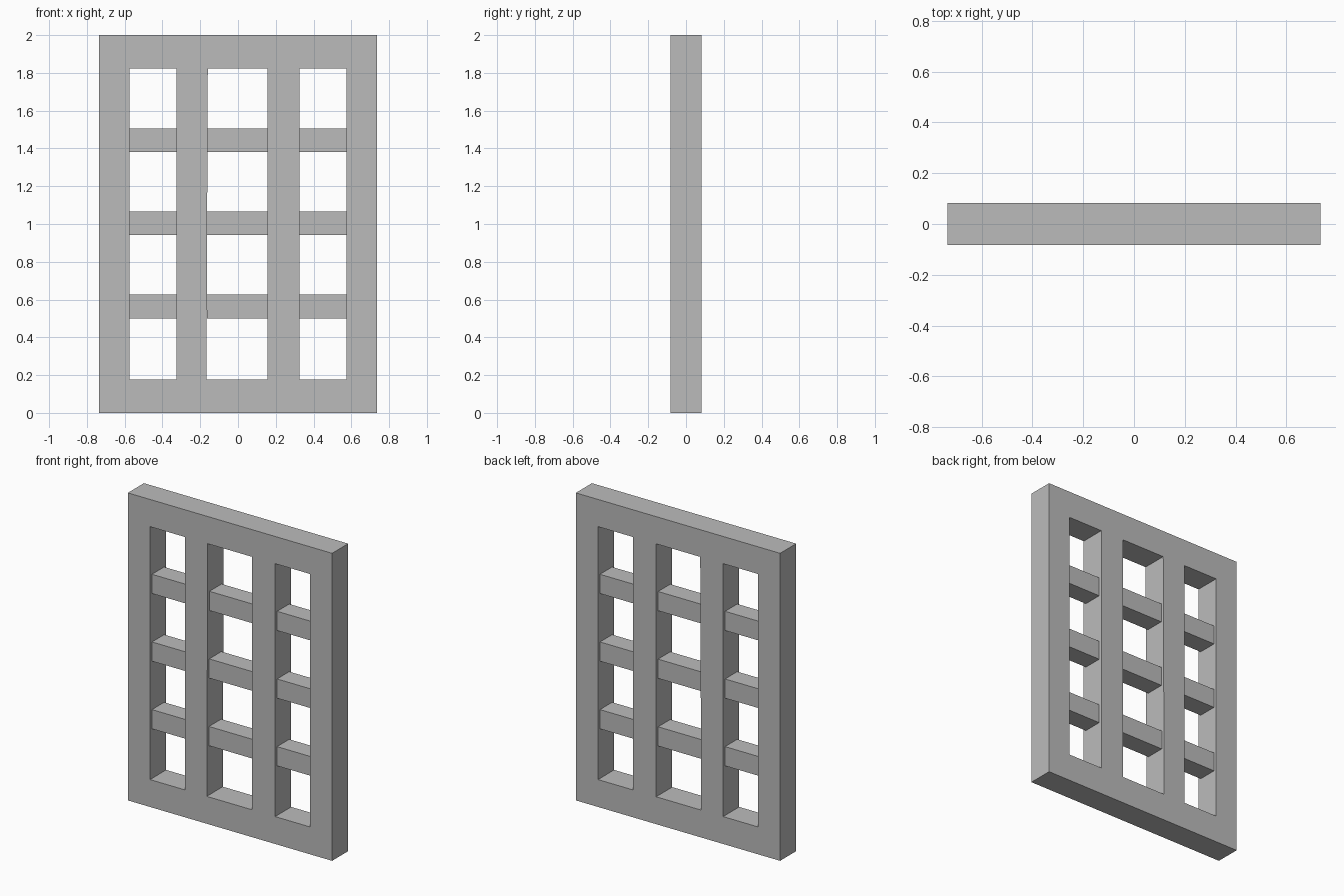
import bpy
import bmesh

cube = bpy.data.objects.get("Cube")
if cube:
    bpy.data.objects.remove(cube, do_unlink=True)

grey = bpy.data.materials.new("plain grey")
grey.use_nodes = True
colour = (0.5, 0.5, 0.5, 1)
grey.diffuse_color = colour
grey.node_tree.nodes["Principled BSDF"].inputs["Base Color"].default_value = colour

DEPTH = 0.165        # frame thickness
BAR = 0.125          # square section of the crossbars
EDGES_BOTTOM = [-0.735, -0.575, -0.325, -0.167, 0.157, 0.325, 0.575, 0.735]
EDGES_TOP = EDGES_BOTTOM.copy()
EDGES_TOP[3] = -0.16  # slightly tapered upright
LEVELS = [0, 0.178, 1.823, 2]


def finish(name, bm):
    bmesh.ops.recalc_face_normals(bm, faces=bm.faces)
    mesh = bpy.data.meshes.new(name)
    bm.to_mesh(mesh)
    bm.free()
    mesh.materials.append(grey)
    obj = bpy.data.objects.new(name, mesh)
    bpy.context.collection.objects.link(obj)
    return obj


def extrude_back(bm, depth):
    result = bmesh.ops.extrude_face_region(bm, geom=list(bm.faces), use_keep_orig=True)
    verts = [v for v in result["geom"] if isinstance(v, bmesh.types.BMVert)]
    bmesh.ops.translate(bm, verts=verts, vec=(0, depth, 0))


# Frame: a lattice of faces with three tall openings, extruded to thickness
bm = bmesh.new()
rows = []
for i, z in enumerate(LEVELS):
    edges = EDGES_BOTTOM if i < 2 else EDGES_TOP
    rows.append([bm.verts.new((x, -DEPTH / 2, z)) for x in edges])
for r in range(3):
    for c in range(7):
        if r == 1 and c % 2:
            continue
        bm.faces.new((rows[r][c], rows[r][c + 1], rows[r + 1][c + 1], rows[r + 1][c]))
extrude_back(bm, DEPTH)
finish("window_frame", bm)


# Crossbars: recessed from both sides, spanning each opening
def crossbar(name, column, z):
    t = (z - LEVELS[1]) / (LEVELS[2] - LEVELS[1])
    ends = [EDGES_BOTTOM[k] + t * (EDGES_TOP[k] - EDGES_BOTTOM[k])
            for k in (column, column + 1)]
    bm = bmesh.new()
    corners = [(ends[0], -1), (ends[1], -1), (ends[1], 1), (ends[0], 1)]
    bm.faces.new([bm.verts.new((x, -BAR / 2, z + s * BAR / 2)) for x, s in corners])
    extrude_back(bm, BAR)
    finish(name, bm)


for side, column in (("right", 1), ("middle", 3), ("left", 5)):
    for level, z in (("lower", 0.563), ("centre", 1.003), ("upper", 1.443)):
        crossbar(f"{side}_{level}_crossbar", column, z)
